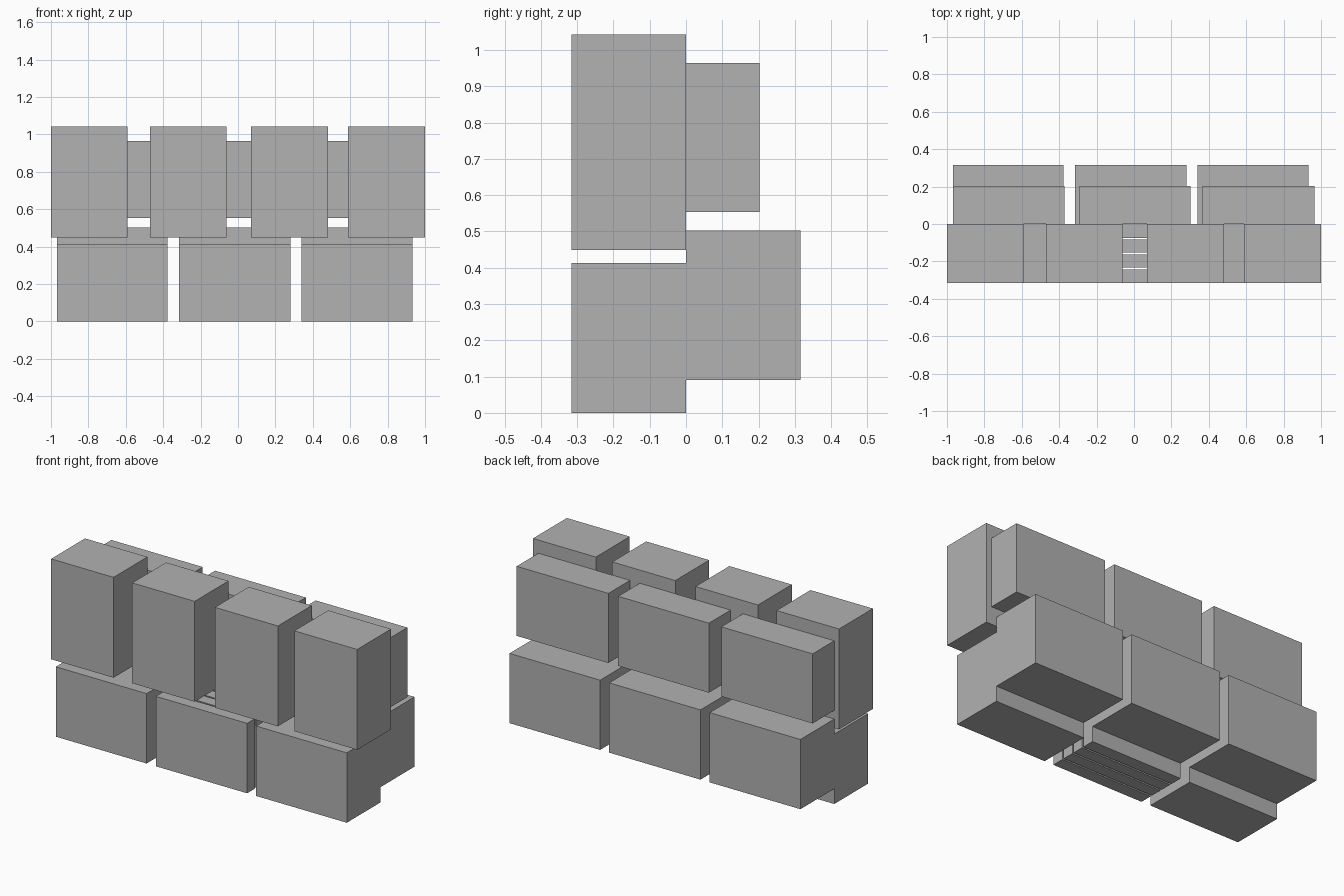
import bpy
import bmesh
from mathutils import Matrix, Vector

if "Cube" in bpy.data.objects:
    bpy.data.objects.remove(bpy.data.objects["Cube"], do_unlink=True)

# Single plain grey
grey = bpy.data.materials.new("plain_grey")
grey.use_nodes = True
grey.diffuse_color = (0.445, 0.445, 0.445, 1)
grey.node_tree.nodes["Principled BSDF"].inputs["Base Color"].default_value = (0.445, 0.445, 0.445, 1)


def add_boxes(name, boxes):
    """Make one object from boxes given as ((x0, x1), (y0, y1), (z0, z1))."""
    bm = bmesh.new()
    for spans in boxes:
        centre = Vector([(a + b) / 2 for a, b in spans])
        size = Vector([b - a for a, b in spans])
        bmesh.ops.create_cube(bm, size=1, matrix=Matrix.Translation(centre) @ Matrix.Diagonal(size).to_4x4())
    mesh = bpy.data.meshes.new(name)
    bm.to_mesh(mesh)
    bm.free()
    mesh.materials.append(grey)
    obj = bpy.data.objects.new(name, mesh)
    bpy.context.collection.objects.link(obj)


DEPTH = 0.316
lower_x = {"right": (-0.969, -0.376), "middle": (-0.316, 0.281), "left": (0.34, 0.932)}
upper_x = {"right": (-0.969, -0.372), "middle": (-0.291, 0.302), "left": (0.366, 0.965)}
tall_x = {"outer_right": (-1, -0.592), "inner_right": (-0.47, -0.062),
          "inner_left": (0.07, 0.482), "outer_left": (0.589, 1)}

# Lower row: the middle front block is split into four upright slabs
for side, xs in lower_x.items():
    if side == "middle":
        pitch, gap = DEPTH / 4, 0.01
        slabs = []
        for i in range(4):
            y0 = -DEPTH + i * pitch + (gap / 2 if i > 0 else 0)
            y1 = -DEPTH + (i + 1) * pitch - (gap / 2 if i < 3 else 0)
            slabs.append((xs, (y0, y1), (0, 0.413)))
        add_boxes("lower_front_slabs_middle", slabs)
    else:
        add_boxes(f"lower_front_block_{side}", [(xs, (-DEPTH, 0), (0, 0.413))])
    add_boxes(f"lower_back_block_{side}", [(xs, (0, DEPTH), (0.09, 0.502))])

# Upper row: shallow blocks behind, tall blocks in front
for side, xs in upper_x.items():
    add_boxes(f"upper_back_block_{side}", [(xs, (0, 0.202), (0.553, 0.964))])
for side, xs in tall_x.items():
    add_boxes(f"upper_front_block_{side}", [(xs, (-DEPTH, 0), (0.449, 1.042))])
